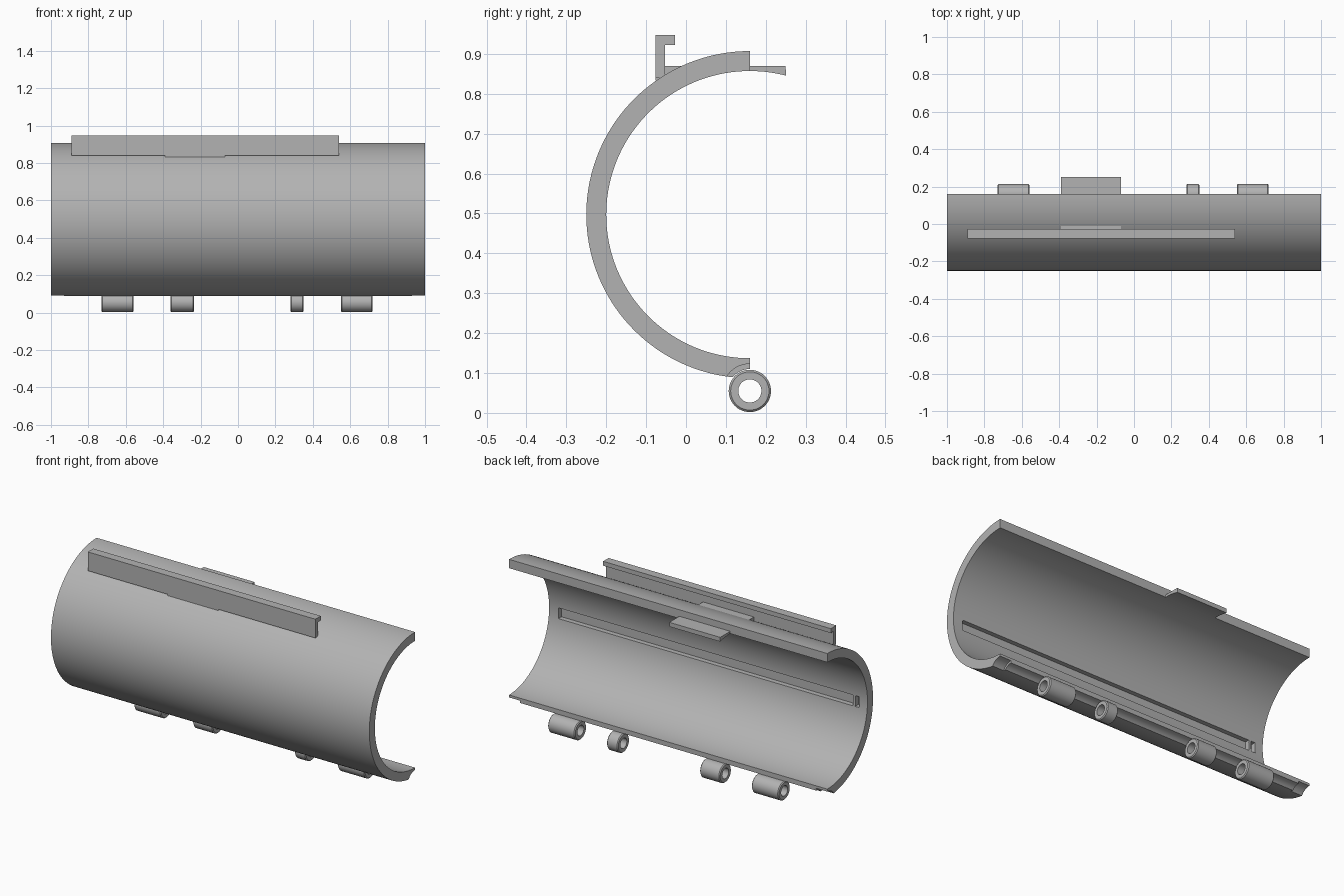
import bpy, bmesh, math

if "Cube" in bpy.data.objects:
    bpy.data.objects.remove(bpy.data.objects["Cube"], do_unlink=True)

grey = bpy.data.materials.new("plain grey")
grey.use_nodes = True
grey.diffuse_color = (0.45, 0.45, 0.45, 1)
grey.node_tree.nodes["Principled BSDF"].inputs["Base Color"].default_value = (0.45, 0.45, 0.45, 1)

CY, CZ = 0.16, 0.497          # shell axis
R_OUT, R_IN = 0.41, 0.36
HINGE_Z = 0.055               # hinge axis height


def arc(cy, cz, r, a0, a1, n):
    """Points (y, z) along an arc, angles in degrees."""
    angles = [math.radians(a0 + (a1 - a0) * i / n) for i in range(n + 1)]
    return [(cy + r * math.cos(a), cz + r * math.sin(a)) for a in angles]


def extrude(name, profile, x0, x1):
    """Extrude a closed (y, z) profile along x."""
    bm = bmesh.new()
    face = bm.faces.new([bm.verts.new((x0, y, z)) for y, z in profile])
    geom = bmesh.ops.extrude_face_region(bm, geom=[face])["geom"]
    moved = [v for v in geom if isinstance(v, bmesh.types.BMVert)]
    bmesh.ops.translate(bm, verts=moved, vec=(x1 - x0, 0, 0))
    bmesh.ops.recalc_face_normals(bm, faces=bm.faces)
    return finish(name, bm)


def finish(name, bm):
    mesh = bpy.data.meshes.new(name)
    bm.to_mesh(mesh)
    bm.free()
    mesh.materials.append(grey)
    obj = bpy.data.objects.new(name, mesh)
    bpy.context.collection.objects.link(obj)
    return obj


def box(y0, y1, z0, z1):
    return [(y0, z0), (y1, z0), (y1, z1), (y0, z1)]


def cut(target, cutter):
    mod = target.modifiers.new("cut", "BOOLEAN")
    mod.operation = "DIFFERENCE"
    mod.solver = "EXACT"
    mod.object = cutter
    bpy.context.view_layer.objects.active = target
    bpy.ops.object.modifier_apply(modifier=mod.name)
    bpy.data.objects.remove(cutter, do_unlink=True)


def smooth(obj):
    bpy.ops.object.select_all(action="DESELECT")
    obj.select_set(True)
    bpy.context.view_layer.objects.active = obj
    bpy.ops.object.shade_smooth_by_angle(angle=math.radians(30))


def tube(name, x0, x1, r_out, r_in, chamfer, n=48):
    """Hollow hinge barrel with chamfered outer rims."""
    section = [(x0, r_in), (x0, r_out - chamfer), (x0 + chamfer, r_out),
               (x1 - chamfer, r_out), (x1, r_out - chamfer), (x1, r_in)]
    bm = bmesh.new()
    rings = []
    for x, r in section:
        points = arc(CY, HINGE_Z, r, 0, 360, n)[:-1]
        rings.append([bm.verts.new((x, y, z)) for y, z in points])
    for a, b in zip(rings, rings[1:] + rings[:1]):
        for i in range(n):
            j = (i + 1) % n
            bm.faces.new((a[i], a[j], b[j], b[i]))
    bmesh.ops.recalc_face_normals(bm, faces=bm.faces)
    return finish(name, bm)


# Half-pipe shell
shell = extrude("shell", arc(CY, CZ, R_OUT, 90, 270, 72) + arc(CY, CZ, R_IN, 270, 90, 72), -1, 1)

# Hinge relief along the lower edge, wider at both ends
for x0, x1, r in ((-1.1, 1.1, 0.055), (-1.1, -0.93, 0.068), (0.93, 1.1, 0.068)):
    cut(shell, extrude("relief_cutter", arc(CY, HINGE_Z, r, 0, 360, 48)[:-1], x0, x1))

# Inner guide slot with a small rib near its end
for x0, x1 in ((-0.95, -0.925), (-0.91, 0.94)):
    cut(shell, extrude("slot_cutter", box(-0.225, -0.1, 0.45, 0.51), x0, x1))
smooth(shell)

# Latch plate through the top, hollowed to follow the inner wall
plate_under = arc(CY, CZ, R_IN, 75.5, 110, 16)
latch_plate = extrude("latch_plate", [(-0.077, 0.87), (0.25, 0.87)] + plate_under
                      + [(0.0, 0.833), (-0.077, 0.833)], -0.39, -0.07)
smooth(latch_plate)

# Hooked rail on top
extrude("rail", [(-0.077, 0.84), (-0.053, 0.84), (-0.053, 0.922), (-0.028, 0.922),
                 (-0.028, 0.947), (-0.077, 0.947)], -0.89, 0.54)

# Hinge barrels
for i, (x0, x1) in enumerate(((-0.73, -0.56), (-0.36, -0.235), (0.28, 0.35), (0.55, 0.72))):
    smooth(tube(f"hinge_barrel_{i + 1}", x0, x1, 0.053, 0.029, 0.005))
